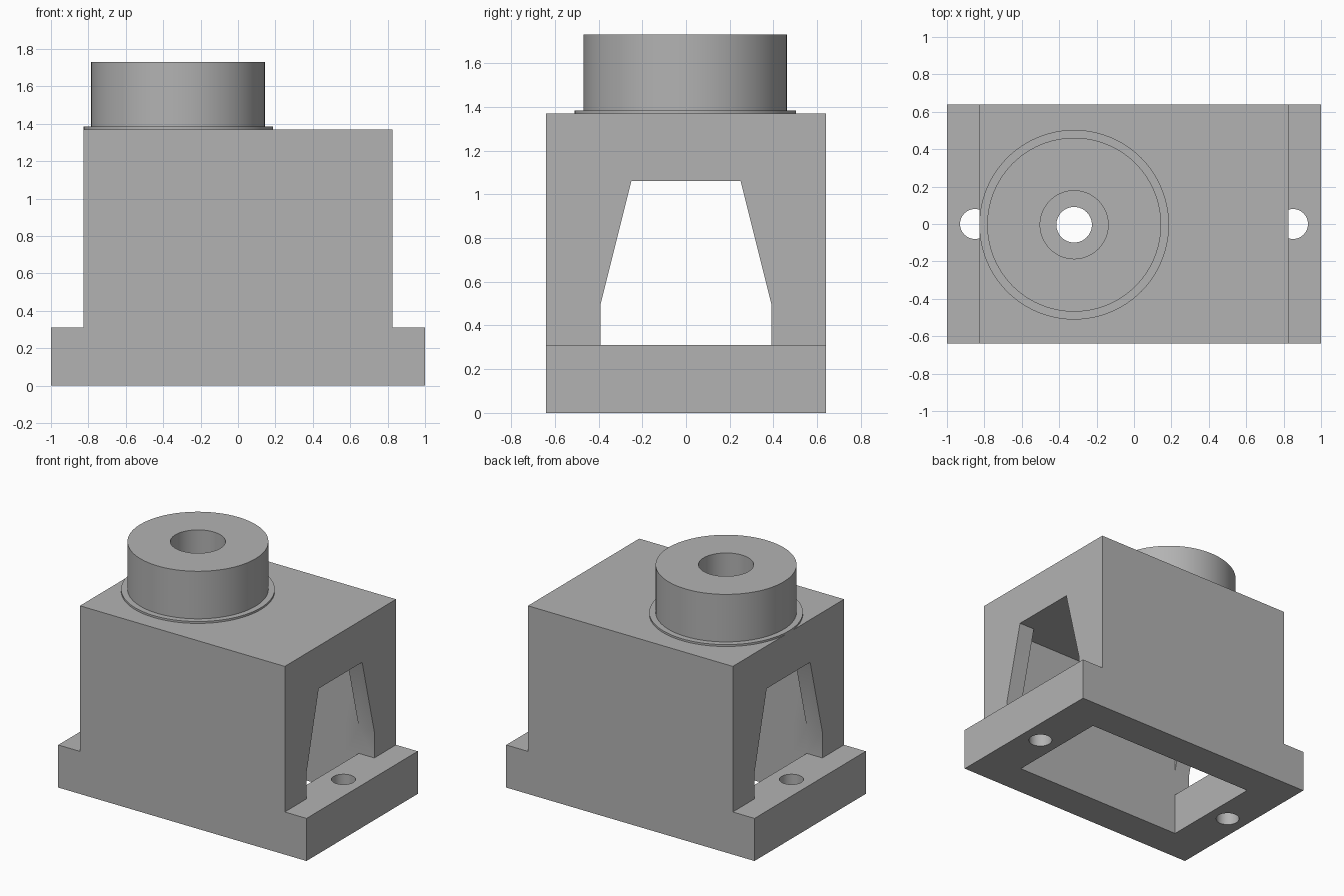
import bpy, bmesh, math
from mathutils import Matrix, Vector

cube = bpy.data.objects.get("Cube")
if cube:
    bpy.data.objects.remove(cube, do_unlink=True)

GREY = (0.45, 0.45, 0.45, 1.0)
mat = bpy.data.materials.new("plain grey")
mat.use_nodes = True
mat.diffuse_color = GREY
mat.node_tree.nodes["Principled BSDF"].inputs["Base Color"].default_value = GREY

BORE_X, BORE_Y = -0.32, -0.004


def add_object(name, bm):
    bmesh.ops.recalc_face_normals(bm, faces=bm.faces)
    mesh = bpy.data.meshes.new(name)
    bm.to_mesh(mesh)
    bm.free()
    mesh.materials.append(mat)
    obj = bpy.data.objects.new(name, mesh)
    bpy.context.collection.objects.link(obj)
    return obj


def prism(name, points, direction):
    """Extrude a closed outline along a direction."""
    bm = bmesh.new()
    face = bm.faces.new([bm.verts.new(p) for p in points])
    moved = bmesh.ops.extrude_face_region(bm, geom=[face])["geom"]
    bmesh.ops.translate(bm, vec=Vector(direction),
                        verts=[v for v in moved if isinstance(v, bmesh.types.BMVert)])
    bmesh.ops.delete(bm, geom=[f for f in bm.faces if f is face and f.is_valid and
                               any(len(e.link_faces) > 2 for e in f.edges)], context="FACES")
    return add_object(name, bm)


def box(name, half_x, half_y, z0, z1):
    outline = [(sx * half_x, sy * half_y, z0)
               for sx, sy in ((-1, -1), (1, -1), (1, 1), (-1, 1))]
    return prism(name, outline, (0, 0, z1 - z0))


def cylinder(name, x, y, radius, z0, z1):
    bm = bmesh.new()
    bmesh.ops.create_cone(bm, cap_ends=True, segments=64, radius1=radius, radius2=radius,
                          depth=z1 - z0, matrix=Matrix.Translation((x, y, (z0 + z1) / 2)))
    return add_object(name, bm)


def cut(target, cutter):
    cutter.hide_render = True
    mod = target.modifiers.new("cut", "BOOLEAN")
    mod.operation, mod.solver, mod.object = "DIFFERENCE", "EXACT", cutter
    bpy.context.view_layer.objects.active = target
    bpy.ops.object.modifier_apply(modifier=mod.name)
    bpy.data.objects.remove(cutter, do_unlink=True)


def smooth(obj):
    bpy.ops.object.select_all(action="DESELECT")
    obj.select_set(True)
    bpy.context.view_layer.objects.active = obj
    bpy.ops.object.shade_smooth_by_angle(angle=math.radians(30))


# Housing: block with a foot flange at each end
half = [(1, 0), (1, 0.31), (0.825, 0.31), (0.825, 1.37)]
outline = half + [(-x, z) for x, z in reversed(half)]
housing = prism("housing", [(x, -0.64, z) for x, z in outline], (0, 1.28, 0))

# Inner chamber, open at the bottom
cut(housing, box("chamber_cutter", 0.70, 0.39, -0.1, 1.06))

# Tapered windows through both end walls
half = [(0.39, 0.31), (0.39, 0.50), (0.25, 1.06)]
outline = half + [(-y, z) for y, z in reversed(half)]
for x in (-0.9, 0.6):
    cut(housing, prism("window_cutter", [(x, y, z) for y, z in outline], (0.3, 0, 0)))

# Bolt holes in the feet and the shaft hole in the roof
for x in (-0.85, 0.85):
    cut(housing, cylinder("bolt_hole_cutter", x, 0, 0.08, -0.1, 0.4))
cut(housing, cylinder("shaft_hole_cutter", BORE_X, BORE_Y, 0.095, 0.95, 1.5))
smooth(housing)

# Round collar with a thin lip and a wide bore
bm = bmesh.new()
profile = [(0.182, 1.37), (0.507, 1.37), (0.507, 1.384), (0.465, 1.384),
           (0.465, 1.73), (0.182, 1.73)]
verts = [bm.verts.new((r, 0, z)) for r, z in profile]
edges = [bm.edges.new((verts[i - 1], verts[i])) for i in range(len(verts))]
bmesh.ops.spin(bm, geom=verts + edges, cent=(0, 0, 0), axis=(0, 0, 1),
               angle=math.tau, steps=96, use_duplicate=False)
bmesh.ops.remove_doubles(bm, verts=bm.verts, dist=0.0001)
bmesh.ops.translate(bm, verts=bm.verts, vec=(BORE_X, BORE_Y, 0))
smooth(add_object("collar", bm))
